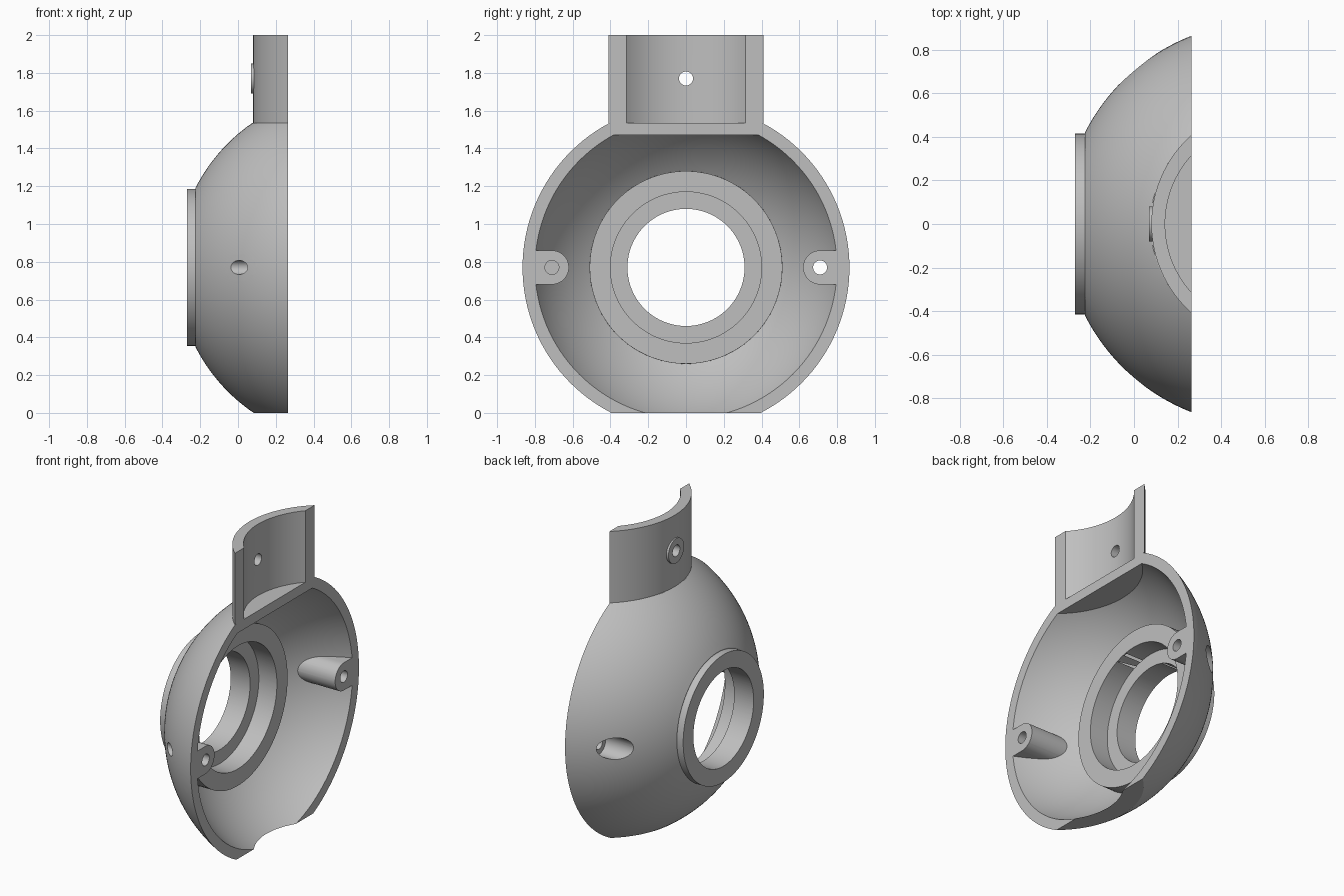
import bpy, bmesh
from math import sqrt, pi, cos, sin, asin
from mathutils import Matrix, Vector

if "Cube" in bpy.data.objects:
    bpy.data.objects.remove(bpy.data.objects["Cube"], do_unlink=True)

AXIS_Z = 0.77          # height of the dome axis
RIM_X = 0.265          # open mating plane
CENTRE_X = 0.603       # centre of the dome sphere
R_OUT, R_IN = 0.929, 0.868

grey = bpy.data.materials.new("plain grey")
grey.use_nodes = True
grey.diffuse_color = (0.52, 0.52, 0.52, 1)
grey.node_tree.nodes["Principled BSDF"].inputs["Base Color"].default_value = grey.diffuse_color


def make(name, bm):
    bmesh.ops.recalc_face_normals(bm, faces=bm.faces)
    mesh = bpy.data.meshes.new(name)
    bm.to_mesh(mesh)
    bm.free()
    mesh.materials.append(grey)
    ob = bpy.data.objects.new(name, mesh)
    bpy.context.collection.objects.link(ob)
    return ob


def lathe(name, profile):
    """Revolve (x, radius) points about the dome axis."""
    bm = bmesh.new()
    vs = [bm.verts.new((x, 0, r)) for x, r in profile]
    es = [bm.edges.new(pair) for pair in zip(vs, vs[1:])]
    bmesh.ops.spin(bm, geom=vs + es, cent=(0, 0, 0), axis=(1, 0, 0),
                   angle=2 * pi, steps=128)
    bmesh.ops.remove_doubles(bm, verts=bm.verts, dist=1e-5)
    bmesh.ops.translate(bm, verts=bm.verts, vec=(0, 0, AXIS_Z))
    return make(name, bm)


def rod(name, x0, x1, y, z, r, segs=48):
    """Cylinder along x."""
    bm = bmesh.new()
    bmesh.ops.create_cone(bm, cap_ends=True, segments=segs, radius1=r, radius2=r, depth=x1 - x0,
                          matrix=Matrix.Translation(((x0 + x1) / 2, y, z)) @ Matrix.Rotation(pi / 2, 4, 'Y'))
    return make(name, bm)


def box(name, lo, hi):
    lo, hi = Vector(lo), Vector(hi)
    bm = bmesh.new()
    bmesh.ops.create_cube(bm, size=1, matrix=Matrix.Translation((lo + hi) / 2)
                          @ Matrix.Diagonal((*(hi - lo), 1)))
    return make(name, bm)


def combine(target, tool, op='DIFFERENCE'):
    """Apply a boolean and drop the tool."""
    mod = target.modifiers.new("bool", 'BOOLEAN')
    mod.operation, mod.object, mod.solver = op, tool, 'EXACT'
    bpy.context.view_layer.objects.active = target
    bpy.ops.object.modifier_apply(modifier=mod.name)
    bpy.data.objects.remove(tool, do_unlink=True)


def sphere_arc(radius, x0, x1, n=28):
    xs = [x0 + (x1 - x0) * i / n for i in range(n + 1)]
    return [(x, sqrt(radius ** 2 - (CENTRE_X - x) ** 2)) for x in xs]


# Solid dome with its front collar, flattened above and below
shell = lathe("dome_shell", [(-0.27, 0), (-0.27, 0.415), (-0.225, 0.415)]
              + sphere_arc(R_OUT, -0.225, RIM_X) + [(RIM_X, 0)])
combine(shell, box("top_cut", (-1, -1, 1.535), (1, 1, 3)))
combine(shell, box("bottom_cut", (-1, -1, -1), (1, 1, 0)))

# Cavity, leaving the hub ring, flat roof and screw bosses standing
cavity = lathe("cavity", [(0, 0), (0, 0.51)] + sphere_arc(R_IN, -0.099, RIM_X)
               + [(0.4, 0.8), (0.4, 0)])
combine(cavity, box("roof", (-1, -1, 1.47), (1, 1, 3)))
for side in (-1, 1):
    y = 0.71 * side
    boss = rod("boss", -0.3, 0.5, y, AXIS_Z, 0.09)
    combine(cavity, boss)
    ys = sorted((y, 0.95 * side))
    combine(cavity, box("tongue", (-0.3, ys[0], AXIS_Z - 0.09), (0.5, ys[1], AXIS_Z + 0.09)))
combine(shell, cavity)

# Stepped centre bore
combine(shell, rod("wide_bore", -0.13, 0.5, 0, AXIS_Z, 0.4, 128))
combine(shell, rod("narrow_bore", -0.5, 0.5, 0, AXIS_Z, 0.31, 128))

# Screw holes with outer counterbores
for side in (-1, 1):
    combine(shell, rod("screw_hole", -0.5, 0.5, 0.71 * side, AXIS_Z, 0.037))
    combine(shell, rod("counterbore", -0.5, 0.13, 0.71 * side, AXIS_Z, 0.07))


# Half-tube neck on top of the dome
def neck_arc(cx, r, half, n=48):
    a = asin(half / r)
    return [(cx - r * cos(a * t), r * sin(a * t)) for t in (2 * i / n - 1 for i in range(n + 1))]


bm = bmesh.new()
outline = neck_arc(0.627, 0.547, 0.41) + neck_arc(0.611, 0.468, 0.315)[::-1]
face = bm.faces.new([bm.verts.new((x, y, 1.535)) for x, y in outline])
new = bmesh.ops.extrude_face_region(bm, geom=[face])["geom"]
bmesh.ops.translate(bm, vec=(0, 0, 0.465),
                    verts=[v for v in new if isinstance(v, bmesh.types.BMVert)])
neck = make("neck", bm)
combine(neck, rod("pad", 0.07, 0.12, 0, 1.77, 0.08), 'UNION')
combine(neck, rod("neck_hole", -0.5, 0.5, 0, 1.77, 0.037))

# Smooth curves, crisp edges
bpy.ops.object.select_all(action='DESELECT')
for ob in (shell, neck):
    ob.select_set(True)
bpy.context.view_layer.objects.active = shell
bpy.ops.object.shade_smooth_by_angle(angle=pi / 7)
